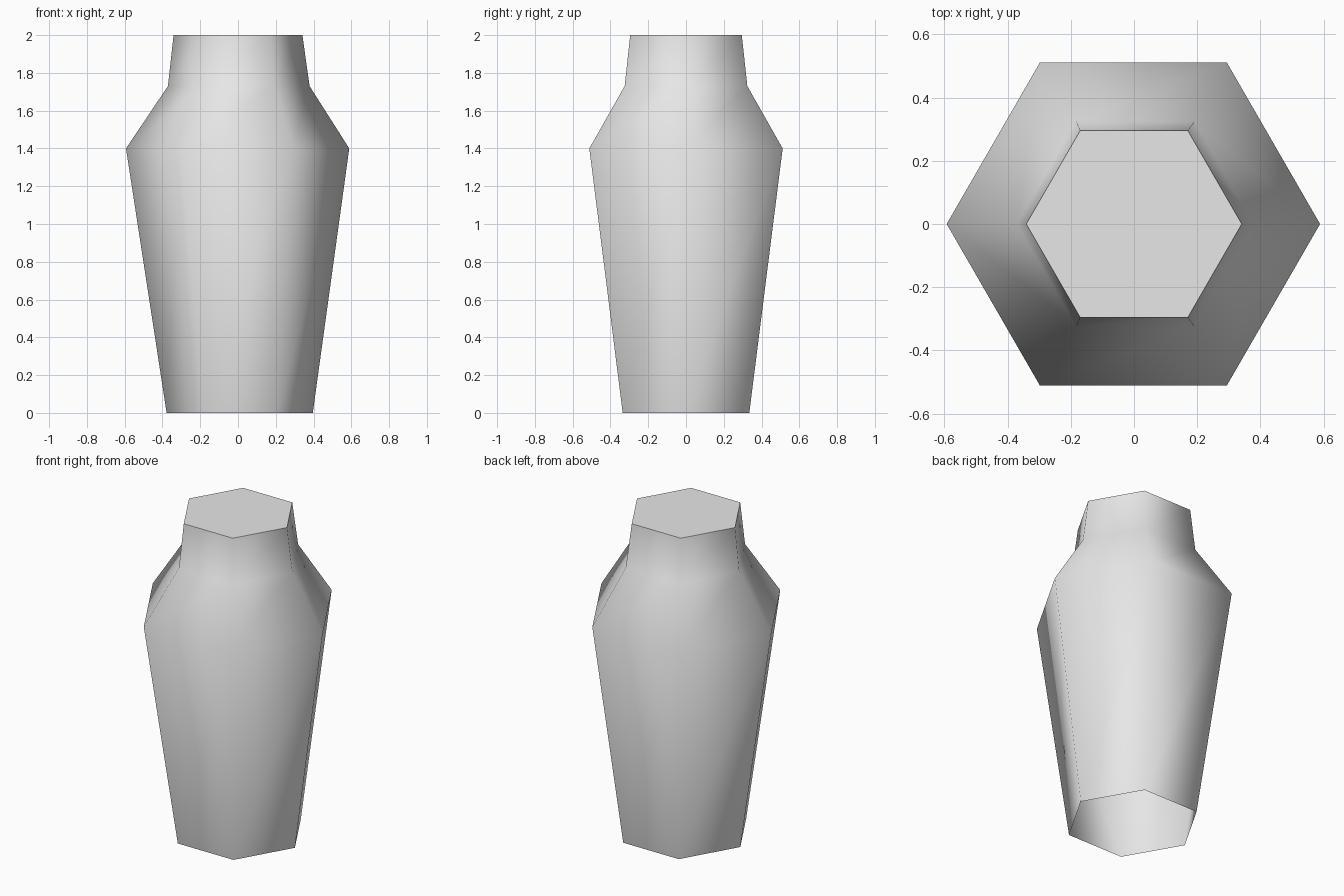
import bpy, bmesh
from math import cos, sin, pi

cube = bpy.data.objects.get("Cube")
if cube:
    bpy.data.objects.remove(cube, do_unlink=True)

# Single plain grey material
grey = bpy.data.materials.new("light_grey")
grey.use_nodes = True
colour = (0.8, 0.8, 0.8, 1)
grey.diffuse_color = colour
grey.node_tree.nodes["Principled BSDF"].inputs["Base Color"].default_value = colour

SIDES = 6
# Profile rings: height, radius, small sideways shift
PROFILE = [(0, 0.387, 0.009), (1.4, 0.591, -0.002), (1.73, 0.375, 0.004), (2, 0.341, 0)]

bm = bmesh.new()
rings = [[bm.verts.new((shift + r * cos(2 * pi * i / SIDES), r * sin(2 * pi * i / SIDES), z))
          for i in range(SIDES)] for z, r, shift in PROFILE]

# Smooth hexagonal walls, open underneath
for low, high in zip(rings, rings[1:]):
    for i in range(SIDES):
        j = (i + 1) % SIDES
        bm.faces.new((low[i], low[j], high[j], high[i])).smooth = True

# Flat lid with a crisp rim
lid = bm.faces.new(rings[-1])
for edge in lid.edges:
    edge.smooth = False

mesh = bpy.data.meshes.new("vase_body")
bm.to_mesh(mesh)
bm.free()
mesh.materials.append(grey)
vase = bpy.data.objects.new("vase_body", mesh)
bpy.context.collection.objects.link(vase)
